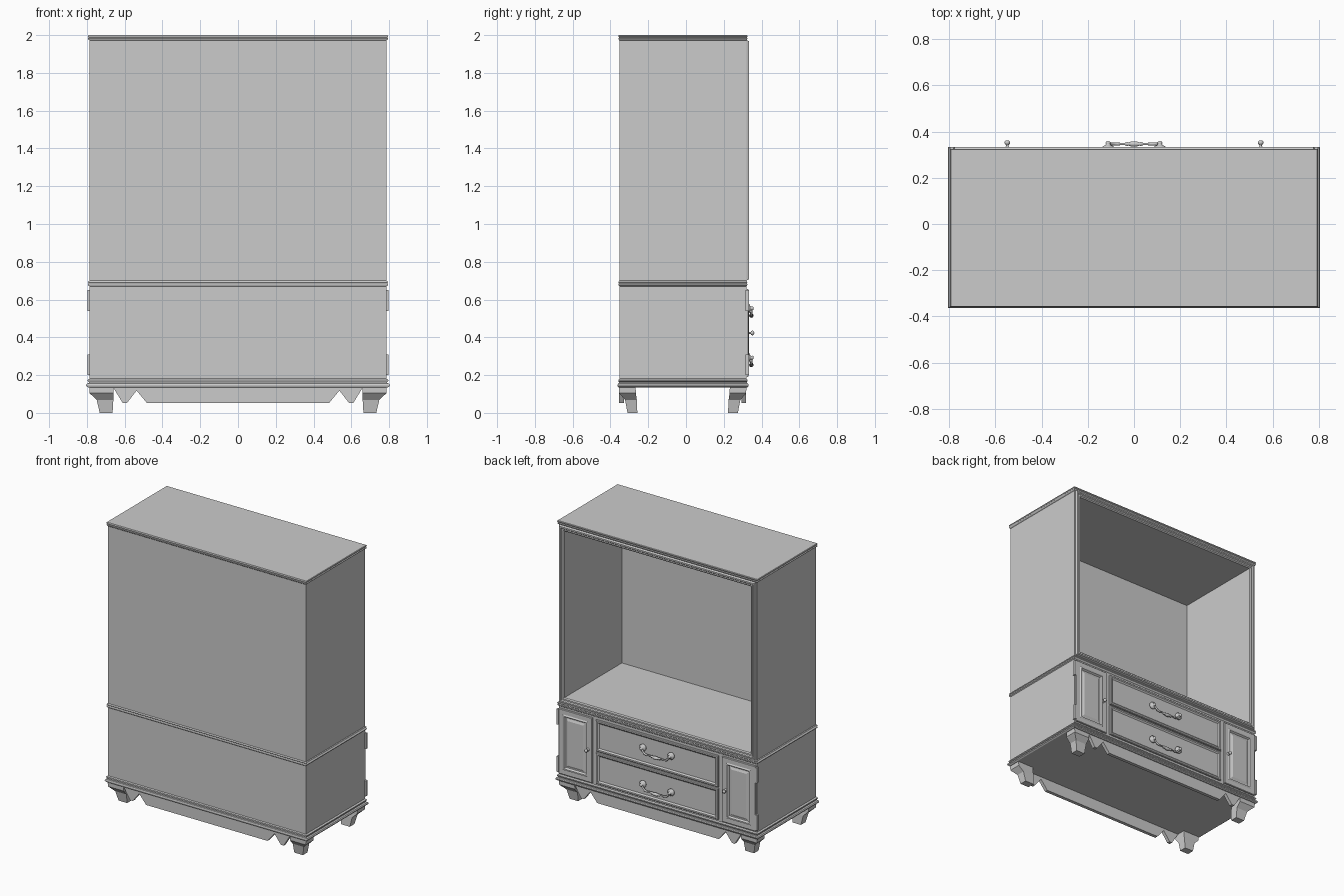
import bpy, bmesh, math
from mathutils import Matrix, Vector

if "Cube" in bpy.data.objects:
    bpy.data.objects.remove(bpy.data.objects["Cube"])

HX, Y0, Y1 = 0.786, -0.353, 0.319   # carcass half width, back and front planes


def make(name, bm, smooth=False):
    bmesh.ops.recalc_face_normals(bm, faces=bm.faces)
    me = bpy.data.meshes.new(name)
    bm.to_mesh(me)
    bm.free()
    if smooth:
        for p in me.polygons:
            p.use_smooth = True
    ob = bpy.data.objects.new(name, me)
    bpy.context.collection.objects.link(ob)
    return ob


def loft(name, loops, smooth=False):
    """Closed solid through equal-length point loops, capped at both ends."""
    bm = bmesh.new()
    rows = [[bm.verts.new(p) for p in loop] for loop in loops]
    n = len(rows[0])
    for a, b in zip(rows, rows[1:]):
        for i in range(n):
            j = (i + 1) % n
            bm.faces.new((a[i], a[j], b[j], b[i]))
    bm.faces.new(rows[0])
    bm.faces.new(rows[-1])
    return make(name, bm, smooth)


def rect_xz(x0, x1, z0, z1, y):
    return [(x0, y, z0), (x1, y, z0), (x1, y, z1), (x0, y, z1)]


def rect_xy(x0, x1, y0, y1, z):
    return [(x0, y0, z), (x1, y0, z), (x1, y1, z), (x0, y1, z)]


def panel(name, x0, x1, z0, z1, steps):
    """Rectangular front profiled by (inset, y) steps."""
    loft(name, [rect_xz(x0 + d, x1 - d, z0 + d, z1 - d, y) for d, y in steps])


def moulding(name, steps):
    """Slab around the carcass profiled by (outset, z) steps."""
    loft(name, [rect_xy(-HX - d, HX + d, Y0 - d * .5, Y1 + d * .7, z) for d, z in steps])


def lathe(name, x, z, prof, n=16):
    """Turned part pointing along +y from (radius, y) points."""
    loft(name, [[(x + r * math.cos(2 * math.pi * i / n), y, z + r * math.sin(2 * math.pi * i / n))
                 for i in range(n)] for r, y in prof], True)


# Upper carcass with front frame and open cavity
panel("upper_cabinet", -HX, HX, .695, 1.98,
      [(0, Y0), (0, Y1), (.006, Y1), (.012, .334), (.022, .334), (.028, .327),
       (.038, .327), (.045, .320), (.046, -.33)])

# Lower carcass
panel("lower_cabinet", -HX, HX, .165, .69, [(0, Y0), (0, Y1)])

# Mouldings
moulding("top_moulding", [(0, 1.972), (.006, 1.976), (.009, 1.982), (.004, 1.987),
                          (.009, 1.992), (.009, 1.997), (.006, 2.0)])
moulding("middle_moulding", [(0, .670), (.007, .675), (.009, .682), (.004, .687),
                             (.009, .691), (.006, .697), (0, .700)])
moulding("base_moulding", [(.008, .135), (.017, .141), (.019, .148), (.014, .155), (.004, .158),
                           (.004, .163), (.010, .168), (.010, .174), (0, .181)])

# Doors, knobs and hinges
for side, s in (("left", -1), ("right", 1)):
    a, b = sorted((s * .515, s * .782))
    panel(side + "_door", a, b, .19, .657,
          [(0, .315), (0, .327), (.003, .330), (.034, .330), (.040, .334), (.046, .334),
           (.054, .322), (.060, .322), (.074, .328)])
    lathe(side + "_door_knob", s * .548, .423,
          [(.012, .328), (.012, .332), (.005, .335), (.005, .342), (.010, .345),
           (.0125, .351), (.0115, .356), (.007, .360), (.002, .362)])
    for level, z in (("lower", .2), ("upper", .54)):
        a, b = sorted((s * .78, s * .796))
        loft(f"{side}_{level}_hinge", [rect_xz(a, b, z, z + .11, .314), rect_xz(a, b, z, z + .11, .333)])

# Drawers with bail handles
for level, z0, z1, hz in (("lower", .195, .418, .292), ("upper", .428, .652, .553)):
    panel(level + "_drawer", -.485, .485, z0, z1,
          [(0, .315), (0, .328), (.004, .332), (.014, .332), (.024, .324), (.030, .324)])
    for side, s in (("left", -1), ("right", 1)):
        lathe(f"{level}_{side}_rosette", s * .112, hz,
              [(.024, .322), (.025, .334), (.020, .338), (.012, .340), (.009, .346),
               (.011, .351), (.008, .356), (.002, .358)])
    # bail: tube swept along a drooping path, swelling at the centre
    half = [(.112, .0, .006), (.100, -.018, .006), (.085, -.032, .007), (.066, -.036, .006),
            (.048, -.033, .005), (.034, -.035, .006), (.030, -.036, .010), (.024, -.036, .007),
            (.012, -.038, .011)]
    path = [(-x, d, r) for x, d, r in half] + [(0, -.038, .012)] + half[::-1]
    rings = []
    for k, (x, d, r) in enumerate(path):
        p, q = path[max(k - 1, 0)], path[min(k + 1, len(path) - 1)]
        t = Vector((q[0] - p[0], 0, q[1] - p[1])).normalized()
        u = Vector((-t.z, 0, t.x))
        c = Vector((x, .346, hz + d))
        rings.append([c + u * r * math.cos(i * math.pi / 5) + Vector((0, r * math.sin(i * math.pi / 5), 0))
                      for i in range(10)])
    loft(level + "_drawer_handle", rings, True)

# Bracket feet: (z, outer x, inner x, outer y, inner y), y measured from the carcass centre
CY = -.0175
FOOT = [(.137, .787, .66, .337, .250), (.104, .785, .66, .336, .247), (.097, .778, .66, .330, .247),
        (.068, .748, .66, .305, .243), (.0, .732, .664, .292, .240)]
for fb, sy in (("front", -1), ("back", 1)):
    for side, s in (("left", -1), ("right", 1)):
        loft(f"{fb}_{side}_foot", [rect_xy(s * a, s * b, CY + sy * c, CY + sy * d, z)
                                   for z, a, b, c, d in FOOT])
    # Scalloped apron between the feet
    h = [(.665, .137), (.655, .125), (.610, .052), (.588, .052), (.537, .118), (.482, .052)]
    prof = [(-x, z) for x, z in h] + h[::-1]
    loft(fb + "_apron", [[(x, CY + sy * d, z) for x, z in prof] for d in (.336, .312)])
